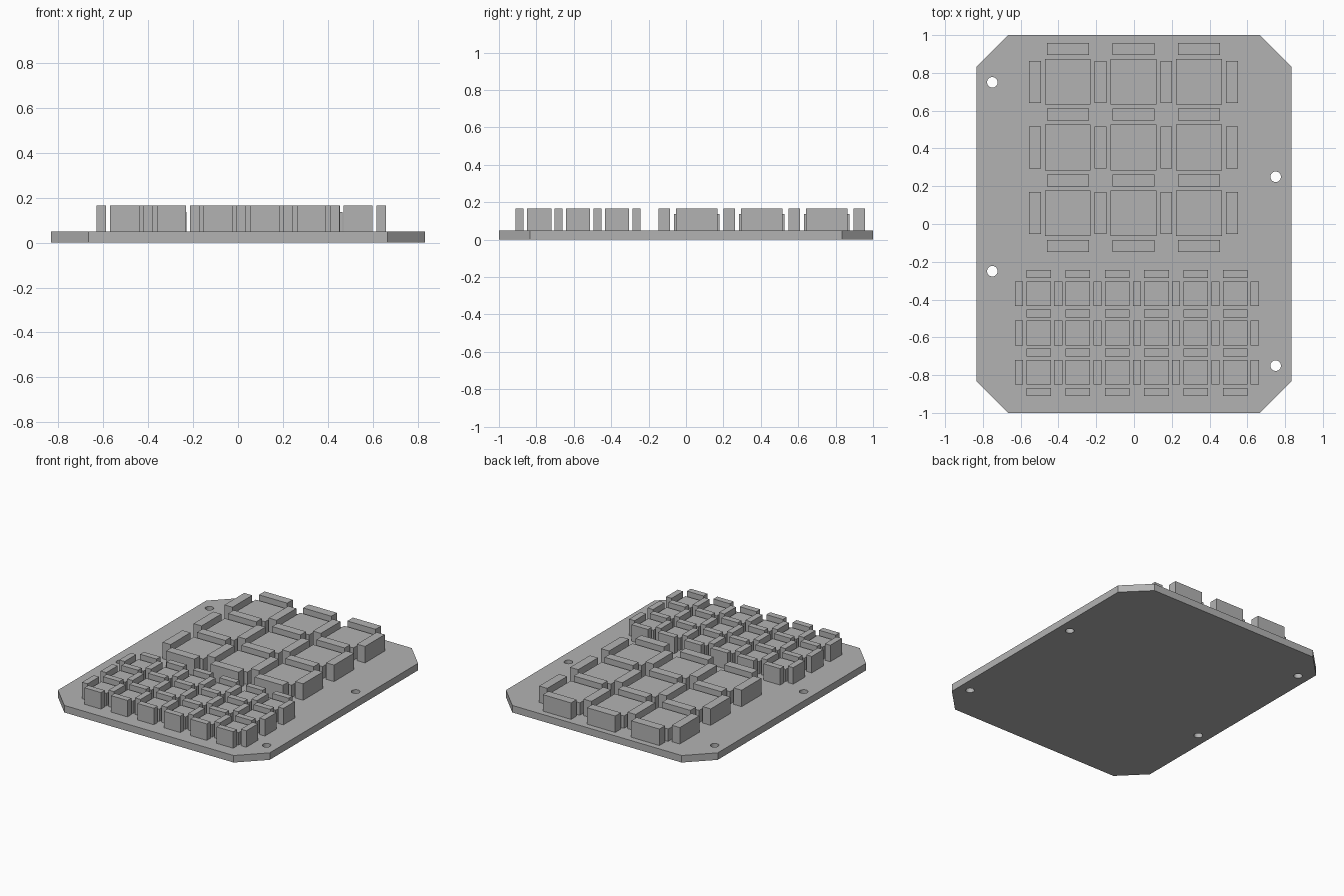
import bpy, bmesh
from math import radians
from mathutils import Matrix

cube = bpy.data.objects.get("Cube")
if cube:
    bpy.data.objects.remove(cube, do_unlink=True)

grey = bpy.data.materials.new("mid grey")
grey.use_nodes = True
grey.diffuse_color = (0.45, 0.45, 0.45, 1)
grey.node_tree.nodes["Principled BSDF"].inputs["Base Color"].default_value = grey.diffuse_color

PLATE_TOP, PAD_TOP, BAR_TOP = 0.05, 0.138, 0.167


def add_object(name, bm):
    mesh = bpy.data.meshes.new(name)
    bmesh.ops.recalc_face_normals(bm, faces=bm.faces)
    bm.to_mesh(mesh)
    bm.free()
    mesh.materials.append(grey)
    obj = bpy.data.objects.new(name, mesh)
    bpy.context.collection.objects.link(obj)
    return obj


def box(bm, x, y, w, d, top):
    """Block standing on the plate, centred on x, y."""
    h = top - PLATE_TOP
    place = Matrix.Translation((x, y, PLATE_TOP + h / 2)) @ Matrix.Diagonal((w, d, h, 1))
    bmesh.ops.create_cube(bm, size=1, matrix=place)


def block_grid(name, centre, cols, rows, pitch, pad, length, width):
    """Grid of square pads with raised bars between and around them."""
    xs = [centre[0] + (i - (cols - 1) / 2) * pitch for i in range(cols)]
    ys = [centre[1] + (j - (rows - 1) / 2) * pitch for j in range(rows)]
    pads, bars = bmesh.new(), bmesh.new()
    for x in xs:
        for y in ys:
            box(pads, x, y, pad, pad, PAD_TOP)
        for y in [ys[0] - pitch / 2] + [v + pitch / 2 for v in ys]:
            box(bars, x, y, length, width, BAR_TOP)
    for y in ys:
        for x in [xs[0] - pitch / 2] + [v + pitch / 2 for v in xs]:
            box(bars, x, y, width, length, BAR_TOP)
    add_object(name + "_pads", pads)
    add_object(name + "_bars", bars)


# Base plate with chamfered corners
X, Y, C = 0.833, 1.0, 0.167
quarter = [(X, Y - C), (X - C, Y)]
outline = (quarter + [(-x, y) for x, y in reversed(quarter)]
           + [(-x, -y) for x, y in quarter] + [(x, -y) for x, y in reversed(quarter)])
bm = bmesh.new()
face = bm.faces.new([bm.verts.new((x, y, 0)) for x, y in outline])
ext = bmesh.ops.extrude_face_region(bm, geom=[face])
bmesh.ops.translate(bm, vec=(0, 0, PLATE_TOP),
                    verts=[v for v in ext["geom"] if isinstance(v, bmesh.types.BMVert)])
plate = add_object("base_plate", bm)

# Mounting holes, alternating sides
bm = bmesh.new()
for i in range(4):
    place = Matrix.Translation((0.75 * (-1) ** (i + 1), 0.75 - 0.5 * i, PLATE_TOP / 2))
    bmesh.ops.create_cone(bm, cap_ends=True, segments=32, radius1=0.028, radius2=0.028,
                          depth=0.2, matrix=place)
cutter = add_object("hole_cutter", bm)
cut = plate.modifiers.new("holes", 'BOOLEAN')
cut.operation = 'DIFFERENCE'
cut.solver = 'EXACT'
cut.object = cutter
bpy.context.view_layer.objects.active = plate
plate.select_set(True)
bpy.ops.object.modifier_apply(modifier=cut.name)
bpy.data.objects.remove(cutter, do_unlink=True)
bpy.ops.object.shade_smooth_by_angle(angle=radians(30))

# Large and small block grids
block_grid("large", (-0.003, 0.405), 3, 3, 0.3475, 0.242, 0.222, 0.063)
block_grid("small", (0.015, -0.577), 6, 3, 0.208, 0.13, 0.13, 0.043)
